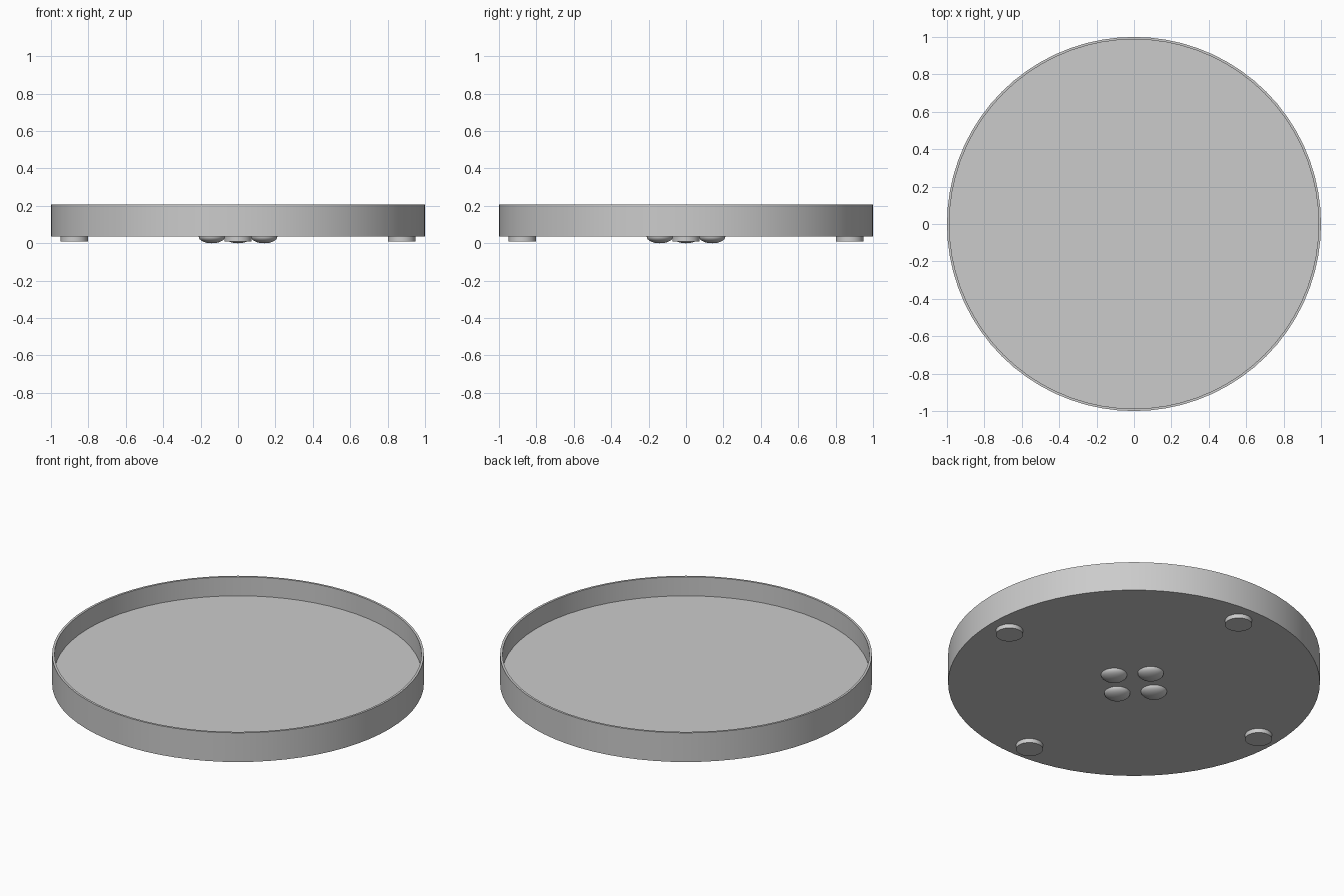
import bpy
import bmesh
import math

cube = bpy.data.objects.get("Cube")
if cube:
    bpy.data.objects.remove(cube, do_unlink=True)

grey = bpy.data.materials.new("light grey")
grey.use_nodes = True
COLOUR = (0.6, 0.6, 0.6, 1)
grey.diffuse_color = COLOUR
grey.node_tree.nodes["Principled BSDF"].inputs["Base Color"].default_value = COLOUR

BASE_Z = 0.035    # underside of the tray
TOP_Z = 0.208
FLOOR_Z = 0.095
OUTER = 1.0
INNER = 0.987


def lathe(name, profile, segments, centre=(0, 0)):
    """Spin a (radius, z) profile, starting and ending on the axis."""
    bm = bmesh.new()
    verts = [bm.verts.new((r, 0, z)) for r, z in profile]
    edges = [bm.edges.new(pair) for pair in zip(verts, verts[1:])]
    bmesh.ops.spin(bm, geom=verts + edges, cent=(0, 0, 0), axis=(0, 0, 1),
                   angle=math.tau, steps=segments)
    bmesh.ops.remove_doubles(bm, verts=bm.verts, dist=1e-5)
    bmesh.ops.recalc_face_normals(bm, faces=bm.faces)
    mesh = bpy.data.meshes.new(name)
    bm.to_mesh(mesh)
    bm.free()
    mesh.materials.append(grey)
    obj = bpy.data.objects.new(name, mesh)
    obj.location = (*centre, 0)
    bpy.context.collection.objects.link(obj)
    bpy.ops.object.select_all(action="DESELECT")
    obj.select_set(True)
    bpy.context.view_layer.objects.active = obj
    bpy.ops.object.shade_smooth_by_angle(angle=math.radians(30))
    return obj


# Round tray with a thin raised wall
lathe("tray", [(0, BASE_Z), (OUTER, BASE_Z), (OUTER, TOP_Z),
               (INNER, TOP_Z), (INNER, FLOOR_Z), (0, FLOOR_Z)], 72)

# Flat foot and half-ellipsoid bump, each tucked slightly into the base
SINK = BASE_Z + 0.005
foot = [(0, 0.01), (0.073, 0.01), (0.073, SINK), (0, SINK)]
arc = [math.radians(90 * i / 8) for i in range(9)]
bump = [(0.07 * math.sin(a), BASE_Z * (1 - math.cos(a))) for a in arc]
bump += [(0.07, SINK), (0, SINK)]

# One foot and one bump along each axis direction
for side, (dx, dy) in {"front": (0, -1), "back": (0, 1),
                       "left": (1, 0), "right": (-1, 0)}.items():
    lathe(side + "_foot", foot, 32, (0.875 * dx, 0.875 * dy))
    lathe(side + "_bump", bump, 32, (0.14 * dx, 0.14 * dy))
